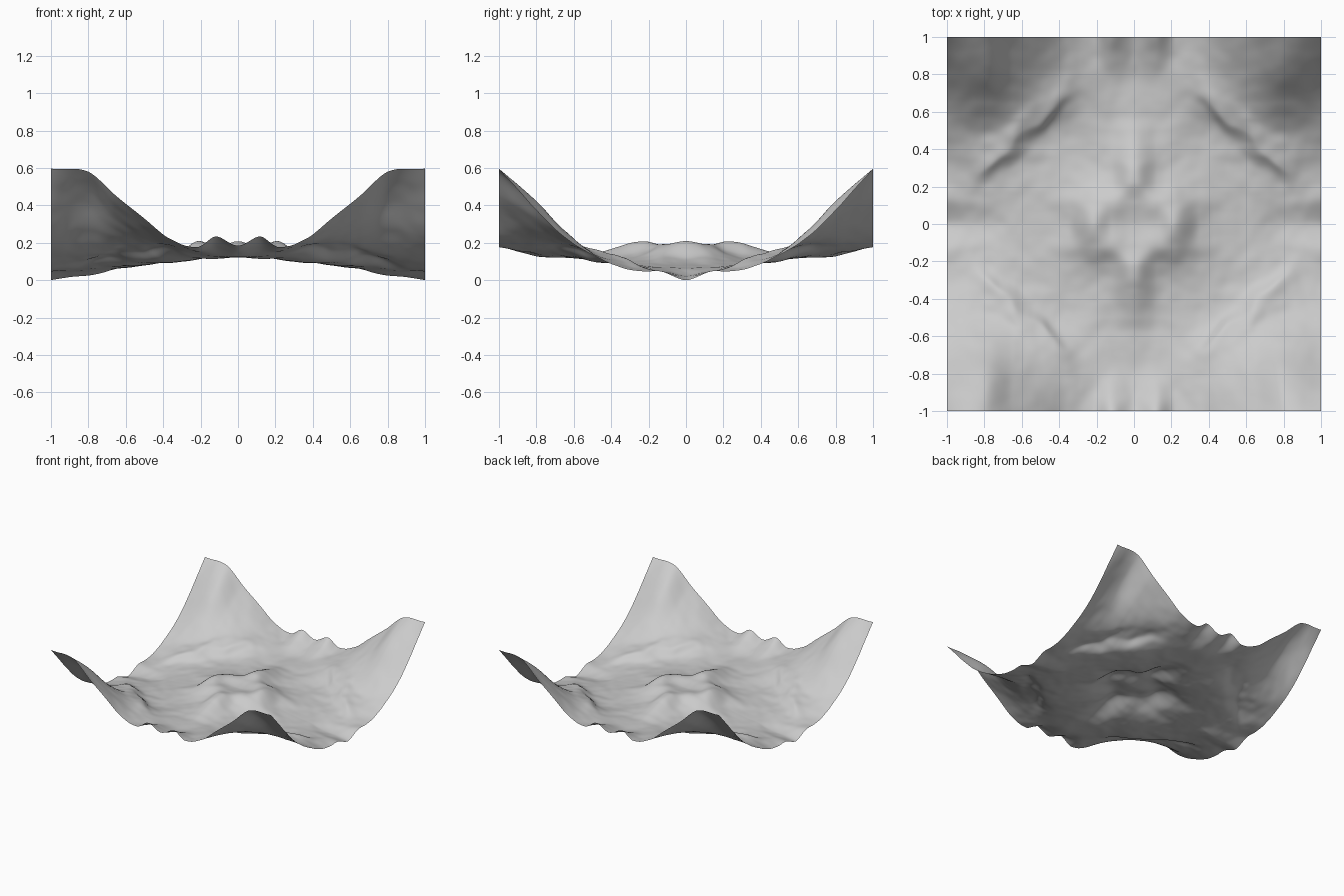
import bpy, bmesh, math
from mathutils import Vector, noise

if "Cube" in bpy.data.objects:
    bpy.data.objects.remove(bpy.data.objects["Cube"])

N = 120  # cells along one quarter side

# Height profiles of one quarter, each running outward in x at a given y
KNOTS = [0, .12, .22, .35, .5, .65, .8, 1]
ROWS = [
    [.175, .185, .215, .12, .085, .065, .035, .005],
    [.19, .20, .185, .125, .09, .072, .055, .05],
    [.215, .16, .14, .112, .09, .08, .065, .055],
    [.19, .135, .118, .102, .092, .095, .105, .075],
    [.145, .125, .118, .108, .115, .145, .155, .14],
    [.13, .13, .135, .155, .185, .235, .275, .235],
    [.135, .145, .155, .185, .25, .335, .43, .38],
    [.19, .24, .18, .22, .335, .455, .585, .605],
]


def curve(values, t):
    """Smooth cubic through the values at KNOTS."""
    last = len(KNOTS) - 1

    def slope(i):
        if i == 0:
            return 0.0
        a, b = i - 1, min(i + 1, last)
        return (values[b] - values[a]) / (KNOTS[b] - KNOTS[a])

    i = 0
    while i < last - 1 and t > KNOTS[i + 1]:
        i += 1
    h = KNOTS[i + 1] - KNOTS[i]
    s = (t - KNOTS[i]) / h
    return ((2*s**3 - 3*s**2 + 1) * values[i] + (s**3 - 2*s**2 + s) * h * slope(i)
            + (3*s**2 - 2*s**3) * values[i + 1] + (s**3 - s**2) * h * slope(i + 1))


def terrace(x, y):
    """Rocky step that crosses each quarter diagonally, steep on the inside."""
    wobble = noise.noise(Vector((x * 9, y * 9, 1.4))) * .03
    across = (x + 1.1 * y - 1.12) / 1.49 + wobble
    along = (x - .6) / .24
    width = .045 if across < 0 else .08
    return .036 * math.exp(-(across / width)**2 - along**4)


def roughness(x, y):
    """Small rocky variation."""
    n = noise.noise(Vector((x * 6, y * 6, 3.1))) * .006
    return n + noise.noise(Vector((x * 14, y * 14, 8.7))) * .003


# Quarter of the terrain
bm = bmesh.new()
grid = []
for i in range(N + 1):
    x = i / N
    column = [curve(row, x) for row in ROWS]
    grid.append([])
    for j in range(N + 1):
        y = j / N
        z = curve(column, y) + terrace(x, y) + roughness(x, y)
        grid[i].append(bm.verts.new((x, y, z)))
for i in range(N):
    for j in range(N):
        bm.faces.new((grid[i][j], grid[i + 1][j], grid[i + 1][j + 1], grid[i][j + 1]))

# Stand on the ground plane
low = min(v.co.z for v in bm.verts)
for v in bm.verts:
    v.co.z -= low
for f in bm.faces:
    f.smooth = True

mesh = bpy.data.meshes.new("terrain")
bm.to_mesh(mesh)
bm.free()
terrain = bpy.data.objects.new("terrain", mesh)
bpy.context.collection.objects.link(terrain)

# Mirror to all four quarters
mirror = terrain.modifiers.new("four_quarters", 'MIRROR')
mirror.use_axis = (True, True, False)
mirror.merge_threshold = 0.0005
